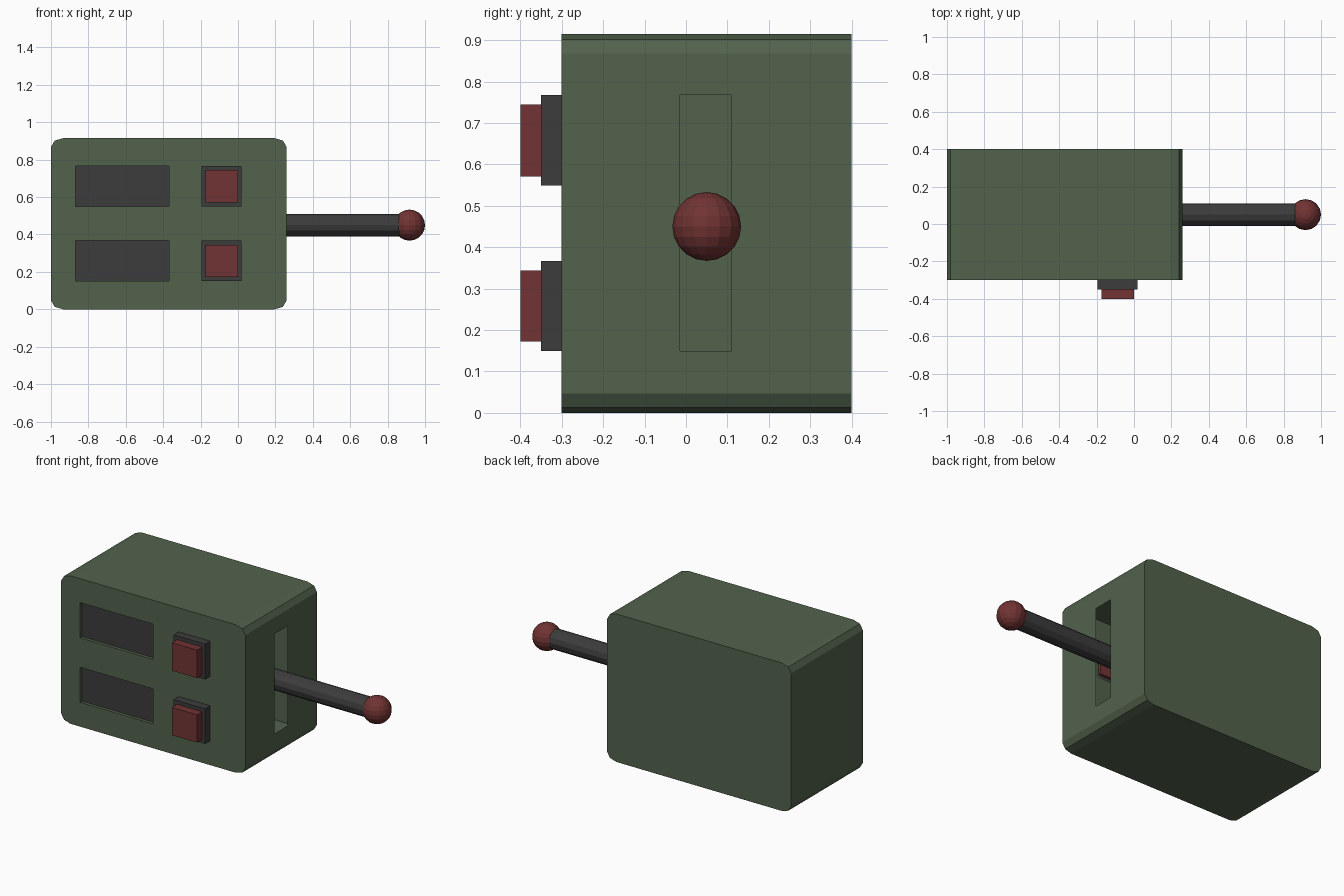
import bpy
import bmesh
from math import pi
from mathutils import Matrix, Vector

cube = bpy.data.objects.get("Cube")
if cube:
    bpy.data.objects.remove(cube, do_unlink=True)


def make_material(name, color):
    m = bpy.data.materials.new(name)
    m.use_nodes = True
    m.diffuse_color = (*color, 1)
    node = next(n for n in m.node_tree.nodes if n.type == "BSDF_PRINCIPLED")
    node.inputs["Base Color"].default_value = (*color, 1)
    node.inputs["Roughness"].default_value = 0.8
    return m


green = make_material("olive green", (0.084, 0.122, 0.073))
grey = make_material("dark grey", (0.045, 0.045, 0.045))
red = make_material("dull red", (0.165, 0.033, 0.033))


def finish(name, bm, *materials):
    mesh = bpy.data.meshes.new(name)
    bm.to_mesh(mesh)
    bm.free()
    for m in materials:
        mesh.materials.append(m)
    obj = bpy.data.objects.new(name, mesh)
    bpy.context.collection.objects.link(obj)
    return obj


def box(name, low, high, material):
    low, high = Vector(low), Vector(high)
    bm = bmesh.new()
    bmesh.ops.create_cube(bm, size=1, matrix=Matrix.Translation((low + high) / 2)
                          @ Matrix.Diagonal((*(high - low), 1)))
    return finish(name, bm, material)


# Shared layout
LEFT, RIGHT, FRONT, BACK, TOP = -1.0, 0.26, -0.3, 0.4, 0.915
SCREEN_X = (-0.87, -0.37)
SLOT_Y = (-0.015, 0.11)
ROWS = {"lower": (0.15, 0.367), "upper": (0.549, 0.767)}

# Hollow housing: rounded outline swept from front to back
corner = [(0, 0.047), (0.02, 0.013), (0.065, 0)]
outline = [(LEFT + dx, dz) for dx, dz in corner]
outline += [(RIGHT - dx, dz) for dx, dz in reversed(corner)]
outline += [(RIGHT - dx, TOP - dz) for dx, dz in corner]
outline += [(LEFT + dx, TOP - dz) for dx, dz in reversed(corner)]
bm = bmesh.new()
front = [bm.verts.new((x, FRONT, z)) for x, z in outline]
back = [bm.verts.new((x, BACK, z)) for x, z in outline]
bm.faces.new(front)
bm.faces.new(back[::-1])
for i in range(len(outline)):
    j = (i + 1) % len(outline)
    bm.faces.new((front[i], back[i], back[j], front[j]))
bmesh.ops.recalc_face_normals(bm, faces=bm.faces)

# Cut lines for the screens and the lever slot
cuts = [(0, x) for x in SCREEN_X] + [(1, y) for y in SLOT_Y]
cuts += [(2, z) for row in ROWS.values() for z in row]
for axis, position in cuts:
    normal = Vector((0, 0, 0))
    normal[axis] = 1
    bmesh.ops.bisect_plane(bm, geom=bm.verts[:] + bm.edges[:] + bm.faces[:],
                           plane_co=normal * position, plane_no=normal)
bm.normal_update()


def between(value, limits):
    return limits[0] < value < limits[1]


# Open slot in the side and sunken screens on the front
screens, slot = [], []
for f in bm.faces:
    c = f.calc_center_median()
    if f.normal.y < -0.9 and between(c.x, SCREEN_X) and any(between(c.z, r) for r in ROWS.values()):
        screens.append(f)
    elif f.normal.x > 0.9 and between(c.y, SLOT_Y) and between(c.z, (ROWS["lower"][0], ROWS["upper"][1])):
        slot.append(f)
bmesh.ops.inset_individual(bm, faces=screens, thickness=0, depth=-0.02)
for f in screens:
    f.material_index = 1
bmesh.ops.delete(bm, geom=slot, context="FACES")
finish("housing", bm, green, grey)

# Push buttons, whose red blocks reach just inside the housing
for name, (low, high) in ROWS.items():
    box(name + "_button_base", (-0.195, -0.35, low), (0.02, FRONT, high), grey)
    box(name + "_button", (-0.173, -0.4, low + 0.022), (0, -0.285, high - 0.023), red)

# Lever rod and knob
bm = bmesh.new()
bmesh.ops.create_cone(bm, cap_ends=True, segments=12, radius1=0.06, radius2=0.06, depth=0.85,
                      matrix=Matrix.Translation((0.475, 0.05, 0.45)) @ Matrix.Rotation(pi / 2, 4, "Y"))
finish("lever_rod", bm, grey)
bm = bmesh.new()
bmesh.ops.create_uvsphere(bm, u_segments=16, v_segments=10, radius=0.083,
                          matrix=Matrix.Translation((0.917, 0.05, 0.45)))
finish("lever_knob", bm, red)
